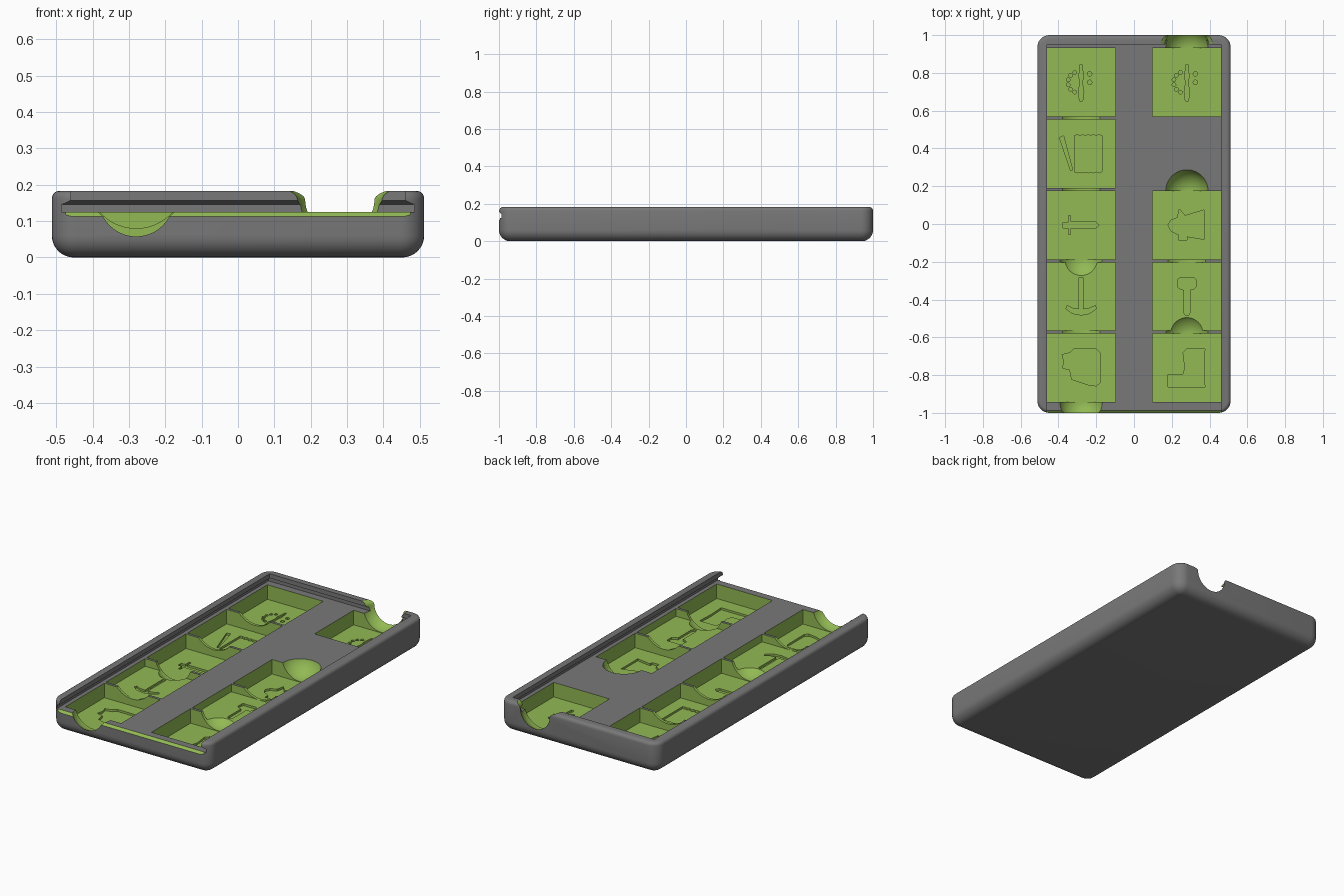
import bpy, bmesh, math
from math import cos, sin, pi

if "Cube" in bpy.data.objects:
    bpy.data.objects.remove(bpy.data.objects["Cube"])


def material(name, colour):
    m = bpy.data.materials.new(name)
    m.use_nodes = True
    m.diffuse_color = (*colour, 1)
    m.node_tree.nodes["Principled BSDF"].inputs["Base Color"].default_value = (*colour, 1)
    return m


grey = material("dark grey", (0.19, 0.19, 0.19))
green = material("leaf green", (0.29, 0.49, 0.09))


def loft(bm, rings):
    """Skin a stack of equal closed rings and cap both ends."""
    rows = [[bm.verts.new(p) for p in ring] for ring in rings]
    n = len(rows[0])
    for a, b in zip(rows, rows[1:]):
        for i in range(n):
            j = (i + 1) % n
            bm.faces.new((a[i], a[j], b[j], b[i]))
    bm.faces.new(rows[0][::-1])
    bm.faces.new(rows[-1])


def prism(bm, outline, centre, z0, z1):
    cx, cy = centre
    loft(bm, [[(cx + x, cy + y, z) for x, y in outline] for z in (z0, z1)])


def circle(r, z, centre=(0, 0), n=48):
    return [(centre[0] + r * cos(2 * pi * i / n), centre[1] + r * sin(2 * pi * i / n), z)
            for i in range(n)]


def rounded_rect(hx, hy, r, z, steps=8):
    ring = []
    for q, (sx, sy) in enumerate(((1, 1), (-1, 1), (-1, -1), (1, -1))):
        for k in range(steps + 1):
            a = (q + k / steps) * pi / 2
            ring.append((sx * (hx - r) + r * cos(a), sy * (hy - r) + r * sin(a), z))
    return ring


def rect(x0, x1, y0, y1):
    return [(x0, y0), (x1, y0), (x1, y1), (x0, y1)]


def finish(bm, name, mat):
    bmesh.ops.recalc_face_normals(bm, faces=bm.faces)
    mesh = bpy.data.meshes.new(name)
    bm.to_mesh(mesh)
    bm.free()
    mesh.materials.append(mat)
    obj = bpy.data.objects.new(name, mesh)
    bpy.context.collection.objects.link(obj)
    return obj


# Tray body: rounded block with a large bottom and a small top radius
HX, HY, TOP, FLOOR = 0.512, 1.0, 0.183, 0.125
R, RT = 0.06, 0.02
profile = [(R * (1 - sin(a)), R * (1 - cos(a))) for a in (k * pi / 16 for k in range(9))]
profile += [(RT * (1 - cos(a)), TOP - RT + RT * sin(a)) for a in (k * pi / 8 for k in range(5))]
bm = bmesh.new()
loft(bm, [rounded_rect(HX - i, HY - i, R + 0.005 - i, z) for i, z in profile])
tray = finish(bm, "tray", grey)

cutters = []

# Sliding lid channel, undercut on three sides and open at the front
bm = bmesh.new()
loft(bm, [[(x, y, z) for x, y in rect(-w, w, -1.1, w + 0.49)]
          for w, z in ((0.485, FLOOR), (0.485, 0.145), (0.46, 0.157), (0.46, 0.25))])
cutters.append(finish(bm, "lid_channel", grey))

# Chamfer along the open front lip
bm = bmesh.new()
section = [(-0.985, FLOOR + 0.001), (-1.01, 0.103), (-1.01, FLOOR + 0.001)]
loft(bm, [[(x, y, z) for y, z in section] for x in (-0.475, 0.475)])
cutters.append(finish(bm, "front_lip", green))

# Square pockets in two columns
COL, HALF = 0.28, 0.181


def row_y(i):
    return 0.75 - 0.378 * i


def pocket_floor(row):
    return 0.08 if row == 3 else 0.04


slots = [(-1, r) for r in range(5)] + [(1, r) for r in (0, 2, 3, 4)]
bm = bmesh.new()
for side, r in slots:
    prism(bm, rect(-HALF, HALF, -HALF, HALF), (side * COL, row_y(r)), pocket_floor(r), 0.14)
cutters.append(finish(bm, "pockets", green))

# Shallow scallops through the dividers
bm = bmesh.new()
for side, first in ((-1, 0), (1, 2)):
    ends = (row_y(4) + 0.15, row_y(first) - 0.15)
    loft(bm, [[(side * COL + x, y, 0.214 + z) for x, z, _ in circle(0.134, 0)] for y in ends])
cutters.append(finish(bm, "divider_scallops", green))

# Round finger scoops with a flared rim, on one edge of some pockets
SR, SZ = 0.118, 0.161
scoop = [(SR * sin(a), SZ - SR * cos(a)) for a in (pi / 2 * k / 14 for k in range(1, 15))]
scoop += [(0.121, 0.168), (0.128, 0.176), (0.14, 0.184), (0.14, 0.25)]
bm = bmesh.new()
for side, r, edge in ((1, 0, 1), (1, 2, 1), (-1, 2, -1), (1, 4, 1), (-1, 4, -1)):
    centre = (side * COL, row_y(r) + edge * HALF)
    loft(bm, [circle(radius, z, centre) for radius, z in scoop])
cutters.append(finish(bm, "finger_scoops", green))


# Engraved pictures in the pocket floors
def mirror_x(pts):
    return pts + [(-x, y) for x, y in pts[::-1] if x]


def mirror_y(pts):
    return pts + [(x, -y) for x, y in pts[::-1] if y]


sword = mirror_y([(-.095, .015), (-.068, .015), (-.068, .05), (-.055, .05),
                  (-.055, .018), (.075, .018), (.095, 0)])
pick = mirror_x([(.01, .1), (.01, -.065), (.045, -.062), (.075, -.048), (.08, -.065),
                 (.045, -.09), (0, -.098)])
hammer = mirror_x([(.04, .097), (.048, .09), (.048, .05), (.035, .04), (.016, .035),
                   (.016, -.085), (.008, -.1)])
wave = [(-.035 + .0145 * k, .095 + .006 * (k % 2)) for k in range(11)]
blanket = mirror_y(wave)
stick = [(-.115, .085), (-.093, .095), (-.045, -.085), (-.055, -.09)]
helmet = [(-.06, .08), (-.04, .1), (.08, .1), (.1, .08), (.1, -.08), (.08, -.095), (.04, -.09),
          (-.05, -.06), (-.06, -.01), (-.1, 0), (-.09, .03), (-.1, .07)]
boot = [(-.1, -.1), (.095, -.1), (.09, 0), (.095, .1), (0, .1), (-.02, .08), (-.01, 0),
        (-.02, -.035), (-.1, -.035)]
pack = [(-.1, 0), (-.085, .025), (-.05, .04), (-.04, .085), (-.01, .05), (.09, .08),
        (.09, -.075), (0, -.06), (0, -.08), (-.045, -.08), (-.045, -.05), (-.085, -.03)]
stem = mirror_x([(.005, .095), (.012, .03), (.006, 0), (.014, -.05), (.008, -.1)])
sprig = [stem] + [[p[:2] for p in circle(.01, 0, (-.015 + .055 * cos(a), .055 * sin(a)), 12)]
                  for a in (math.radians(110 + 28 * k) for k in range(6))]
sprig += [[p[:2] for p in circle(.012, 0, (.045, y), 12)] for y in (.045, 0)]

pictures = {(-1, 0): sprig, (1, 0): sprig, (-1, 1): [blanket, stick], (-1, 2): [sword],
            (-1, 3): [pick], (-1, 4): [helmet], (1, 2): [pack], (1, 3): [hammer], (1, 4): [boot]}
bm = bmesh.new()
for (side, r), shapes in pictures.items():
    z = pocket_floor(r)
    for outline in shapes:
        prism(bm, outline, (side * COL, row_y(r)), z - 0.012, z + 0.005)
cutters.append(finish(bm, "floor_pictures", green))

# Carve everything out; cut faces take the colour of their cutter
bpy.ops.object.select_all(action='DESELECT')
tray.select_set(True)
bpy.context.view_layer.objects.active = tray
for cutter in cutters:
    cutter.hide_render = True
    mod = tray.modifiers.new(cutter.name, 'BOOLEAN')
    mod.operation = 'DIFFERENCE'
    mod.solver = 'EXACT'
    mod.material_mode = 'TRANSFER'
    mod.object = cutter
    bpy.ops.object.modifier_apply(modifier=mod.name)
for cutter in cutters:
    bpy.data.objects.remove(cutter)
bpy.ops.object.shade_smooth_by_angle(angle=math.radians(30))
